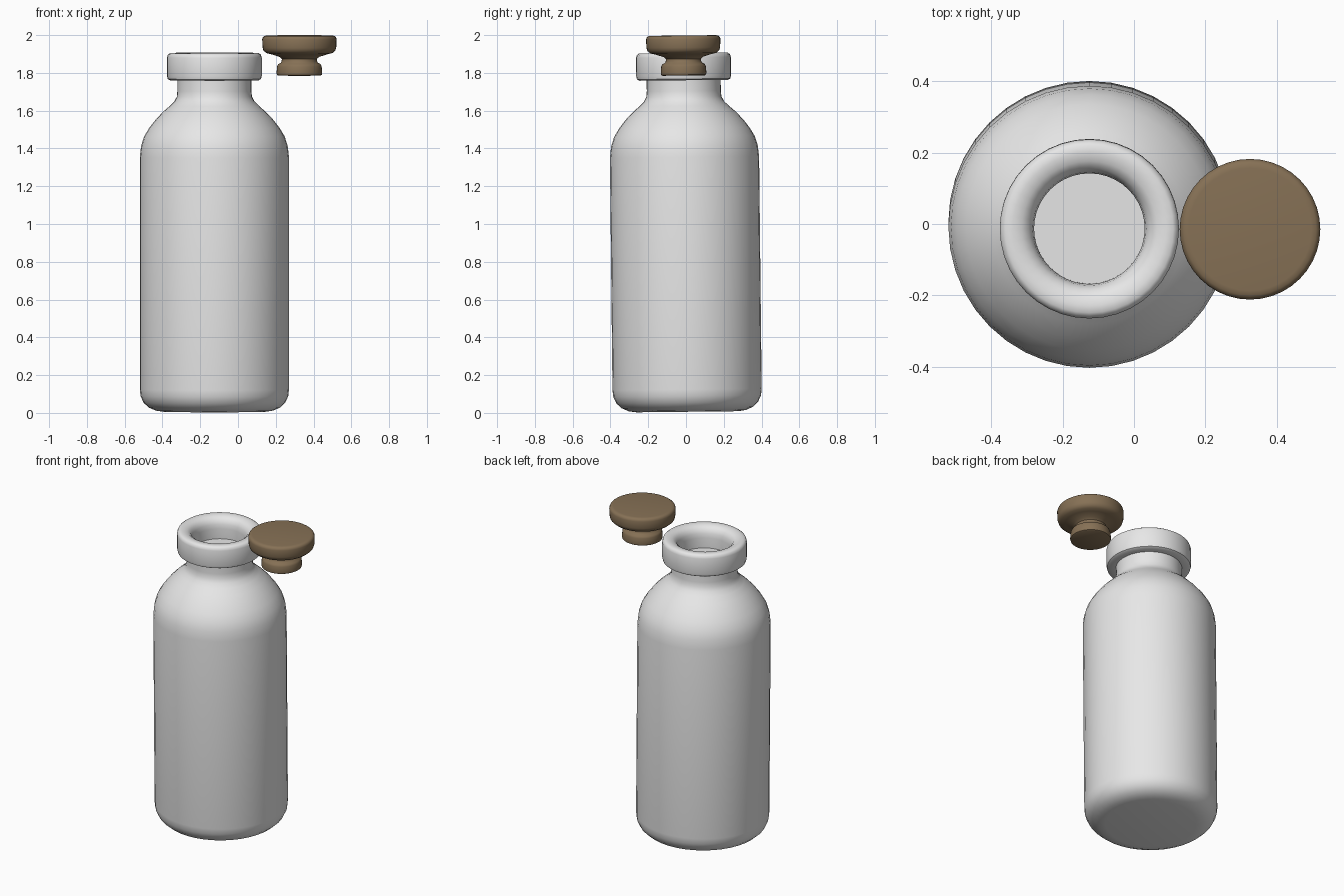
import bpy, bmesh, math
from mathutils import Matrix

TILT = Matrix.Translation((0, 0.007, 0.004)) @ Matrix.Rotation(0.011, 4, 'X')


def material(name, rgb):
    m = bpy.data.materials.new(name)
    m.diffuse_color = (*rgb, 1)
    return m


def lathe(name, profile, cx, mat, n):
    """Spin an (r, z) profile round a vertical axis and close both ends."""
    bm = bmesh.new()
    rings = [[bm.verts.new((cx + r * math.cos(2 * math.pi * i / n),
                            r * math.sin(2 * math.pi * i / n), z))
              for i in range(n)] for r, z in profile]
    for a, b in zip(rings, rings[1:]):
        for i in range(n):
            j = (i + 1) % n
            bm.faces.new((a[i], a[j], b[j], b[i]))
    bm.faces.new(rings[0][::-1])
    bm.faces.new(rings[-1])
    bm.transform(TILT)
    me = bpy.data.meshes.new(name)
    bm.to_mesh(me)
    bm.free()
    me.materials.append(mat)
    ob = bpy.data.objects.new(name, me)
    bpy.context.collection.objects.link(ob)
    bpy.ops.object.select_all(action='DESELECT')
    ob.select_set(True)
    bpy.context.view_layer.objects.active = ob
    bpy.ops.object.shade_smooth_by_angle(angle=math.radians(40))
    return ob


glass = material("pale_grey", (0.8, 0.8, 0.8))
cork = material("cork_brown", (0.24, 0.165, 0.092))

# Bottle: rounded base, straight body, shoulder, neck, thick lip, shallow mouth
lathe("bottle", [
    (0.27, 0.002), (0.31, 0.008), (0.347, 0.024), (0.375, 0.05), (0.391, 0.085),
    (0.395, 0.12), (0.395, 1.35), (0.388, 1.41), (0.372, 1.46), (0.345, 1.505),
    (0.31, 1.55), (0.27, 1.592), (0.235, 1.622), (0.212, 1.645), (0.199, 1.67),
    (0.196, 1.70), (0.196, 1.757),
    (0.235, 1.757), (0.247, 1.764), (0.251, 1.78), (0.251, 1.878),
    (0.246, 1.893), (0.235, 1.901), (0.215, 1.902), (0.19, 1.897),
    (0.17, 1.882), (0.159, 1.858), (0.155, 1.83), (0.155, 1.765),
], -0.125, glass, 40)

# Stopper, floating beside the mouth: wide cap, pinched waist, short plug
lathe("stopper", [
    (0.112, 1.782), (0.119, 1.786), (0.121, 1.796), (0.118, 1.83), (0.113, 1.842),
    (0.098, 1.85), (0.094, 1.858), (0.093, 1.87), (0.105, 1.881), (0.15, 1.895),
    (0.175, 1.901), (0.19, 1.914), (0.195, 1.93), (0.197, 1.975),
    (0.193, 1.986), (0.185, 1.992), (0.172, 1.994),
], 0.325, cork, 40)
